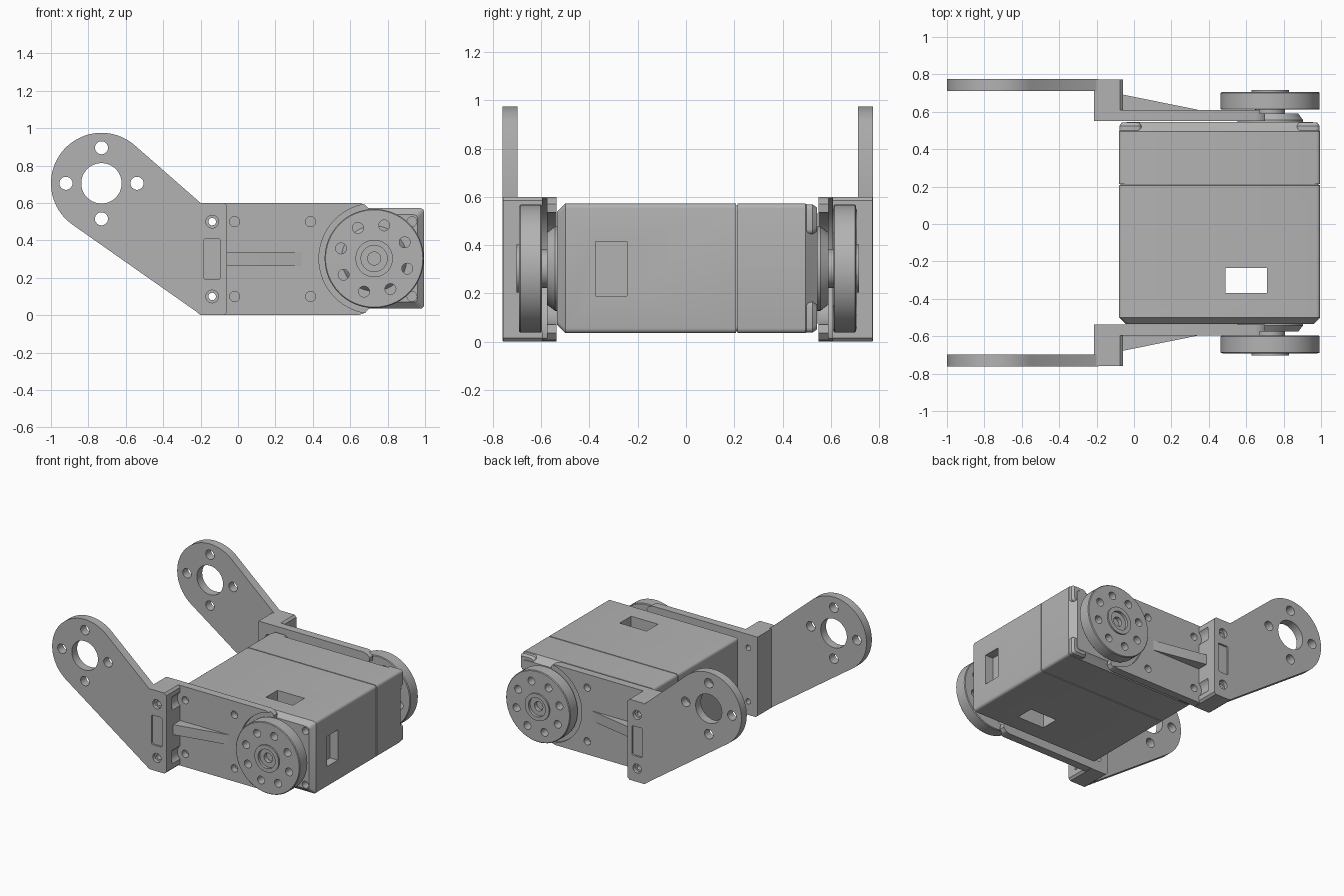
import bpy
import bmesh
from math import cos, sin, pi, radians

old = bpy.data.objects.get("Cube")
if old:
    bpy.data.objects.remove(old, do_unlink=True)

grey = bpy.data.materials.new("plain grey")
grey.use_nodes = True
COLOUR = (0.45, 0.45, 0.45, 1)
grey.diffuse_color = COLOUR
for node in grey.node_tree.nodes:
    if node.type == 'BSDF_PRINCIPLED':
        node.inputs["Base Color"].default_value = COLOUR

OFFSET = 0.007          # slight shift of the brackets toward the back
HUB = (0.728, 0.303)    # axis of the output shaft
EYE = (-0.73, 0.705)    # centre of the arm's round end


def arc(c, r, a0, a1, n):
    return [(c[0] + r * cos(radians(a0 + (a1 - a0) * i / n)),
             c[1] + r * sin(radians(a0 + (a1 - a0) * i / n))) for i in range(n + 1)]


def circle(c, r, n=48):
    return arc(c, r, 0, 360, n)[:-1]


def rounded(x0, x1, z0, z1, r=0.02):
    corners = [(x1 - r, z1 - r), (x0 + r, z1 - r), (x0 + r, z0 + r), (x1 - r, z0 + r)]
    return [p for i, c in enumerate(corners) for p in arc(c, r, 90 * i, 90 * i + 90, 4)]


def outward(s):
    """Profile in x, z; depth measured outward from the centre on side s."""
    return lambda u, v, w: (u, s * w + OFFSET, v)


def straight(u, v, w):
    return (u, w, v)


def loft(name, rings, place):
    """Solid through a stack of matching profiles, given as (points, depth)."""
    bm = bmesh.new()
    loops = [[bm.verts.new(place(u, v, w)) for u, v in pts] for pts, w in rings]
    n = len(loops[0])
    for a, b in zip(loops, loops[1:]):
        for i in range(n):
            j = (i + 1) % n
            bm.faces.new((a[i], a[j], b[j], b[i]))
    bm.faces.new(loops[0])
    bm.faces.new(loops[-1])
    bmesh.ops.recalc_face_normals(bm, faces=bm.faces)
    mesh = bpy.data.meshes.new(name)
    bm.to_mesh(mesh)
    bm.free()
    mesh.materials.append(grey)
    ob = bpy.data.objects.new(name, mesh)
    bpy.context.collection.objects.link(ob)
    return ob


def prism(name, pts, a, b, place):
    return loft(name, [(pts, a), (pts, b)], place)


def activate(ob):
    bpy.ops.object.select_all(action='DESELECT')
    ob.select_set(True)
    bpy.context.view_layer.objects.active = ob


def cut(ob, pts, a, b, place):
    cutter = prism("cutter", pts, a, b, place)
    cutter.hide_render = True
    mod = ob.modifiers.new("cut", 'BOOLEAN')
    mod.operation = 'DIFFERENCE'
    mod.solver = 'EXACT'
    mod.object = cutter
    activate(ob)
    bpy.ops.object.modifier_apply(modifier=mod.name)
    bpy.data.objects.remove(cutter, do_unlink=True)


def finish(ob):
    activate(ob)
    bpy.ops.object.shade_smooth_by_angle(angle=radians(30))


# Motor housing: chamfered ends and a seam groove around the back cover
def body(inset):
    return rounded(-0.08 + inset, 0.995 - inset, 0.035 + inset, 0.572 - inset)


housing = loft("motor_housing", [
    (body(0.035), -0.535), (body(0), -0.5), (body(0), 0.207), (body(0.008), 0.208),
    (body(0.008), 0.213), (body(0), 0.214), (body(0), 0.495), (body(0.04), 0.545)], straight)
# Cable slot straight through, and the connector pocket in the end
cut(housing, [(0.49, -0.37), (0.712, -0.37), (0.712, -0.235), (0.49, -0.235)],
    -0.1, 0.7, lambda u, v, w: (u, v, w))
cut(housing, [(0.93, 0.19), (1.1, 0.19), (1.1, 0.415), (0.93, 0.415)], -0.375, -0.245, straight)
for z in (0.1, 0.5):
    cut(housing, circle((0.93, z), 0.026, 24), -0.6, -0.48, straight)
finish(housing)

# Screw posts on the corners of the back cover
for xn, x0, x1 in (("right", -0.078, 0.04), ("left", 0.87, 0.992)):
    for zn, z0, z1 in (("lower", 0.038, 0.165), ("upper", 0.445, 0.568)):
        post = loft(f"{zn}_{xn}_screw_post", [
            (rounded(x0, x1, z0, z1), 0.47), (rounded(x0, x1, z0, z1), 0.525),
            (rounded(x0 + 0.012, x1 - 0.012, z0 + 0.012, z1 - 0.012), 0.542)], straight)
        if xn == "left":
            cut(post, circle((0.93, 0.1 if zn == "lower" else 0.5), 0.026, 24),
                0.5, 0.6, straight)
        finish(post)

for side, s in (("front", -1), ("back", 1)):
    out = outward(s)

    # Swept arm with a round bored end
    arm = prism(f"{side}_arm",
                arc(EYE, 0.27, 49, 235.6, 40) + [(-0.2, 0.003), (-0.19, 0.003),
                                                 (-0.19, 0.597), (-0.2, 0.6)],
                0.705, 0.768, out)
    cut(arm, circle(EYE, 0.108), 0.6, 0.9, out)
    for i in range(4):
        c = (EYE[0] + 0.19 * cos(i * pi / 2), EYE[1] + 0.19 * sin(i * pi / 2))
        cut(arm, circle(c, 0.035, 24), 0.6, 0.9, out)
    finish(arm)

    # Upright block joining arm and side plate
    block = prism(f"{side}_bracket_block",
                  [(-0.215, 0.012), (-0.2, 0), (-0.075, 0), (-0.06, 0.015),
                   (-0.06, 0.585), (-0.075, 0.6), (-0.2, 0.6), (-0.215, 0.6)],
                  0.543, 0.766, out)
    for z in (0.1, 0.5):
        cut(block, circle((-0.138, z), 0.02, 24), 0.4, 0.9, out)
        cut(block, circle((-0.138, z), 0.034, 24), 0.74, 0.9, out)
        cut(block, circle((-0.018, z), 0.065, 32), 0.603, 0.7, out)
    cut(block, rounded(-0.182, -0.095, 0.19, 0.41, 0.012), 0.752, 0.9, out)
    finish(block)

    # Side plate with an open round notch for the shaft
    plate = prism(f"{side}_side_plate",
                  [(-0.1, 0.002), (0.65, 0.002), (0.68, 0.012), (0.7, 0.035)]
                  + arc(HUB, 0.235, 262, 98, 32)
                  + [(0.7, 0.57), (0.68, 0.59), (0.65, 0.6), (-0.1, 0.6)],
                  0.543, 0.603, out)
    cut(plate, circle(HUB, 0.295, 64), 0.583, 0.7, out)
    for x in (-0.018, 0.388):
        for z in (0.1, 0.5):
            cut(plate, circle((x, z), 0.027, 24), 0.555, 0.7, out)
    finish(plate)

    # Tapered stiffening rib
    finish(prism(f"{side}_rib",
                 [(-0.08, 0.57), (0.34, 0.57), (0.34, 0.604), (-0.06, 0.685), (-0.08, 0.685)],
                 0.263, 0.338, lambda u, v, w: (u, s * v + OFFSET, w)))

    # Shaft collar and shaft
    finish(loft(f"{side}_shaft_collar",
                [(circle(HUB, 0.175), 0.52), (circle(HUB, 0.175), 0.55),
                 (circle(HUB, 0.15), 0.583)], out))
    finish(prism(f"{side}_shaft", circle(HUB, 0.08), 0.56, 0.615, out))

    # Round output horn with a ring of holes and a recessed centre
    horn = loft(f"{side}_horn",
                [(circle(HUB, 0.26, 64), 0.604), (circle(HUB, 0.265, 64), 0.609),
                 (circle(HUB, 0.265, 64), 0.693), (circle(HUB, 0.26, 64), 0.698),
                 (circle(HUB, 0.1, 64), 0.699), (circle(HUB, 0.1, 64), 0.71)], out)
    for i in range(8):
        a = radians(-17 + 45 * i)
        c = (HUB[0] + 0.185 * cos(a), HUB[1] + 0.185 * sin(a))
        cut(horn, circle(c, 0.029, 24), 0.5, 0.8, out)
    cut(horn, circle(HUB, 0.07), 0.69, 0.8, out)
    cut(horn, circle(HUB, 0.035, 24), 0.66, 0.8, out)
    finish(horn)
